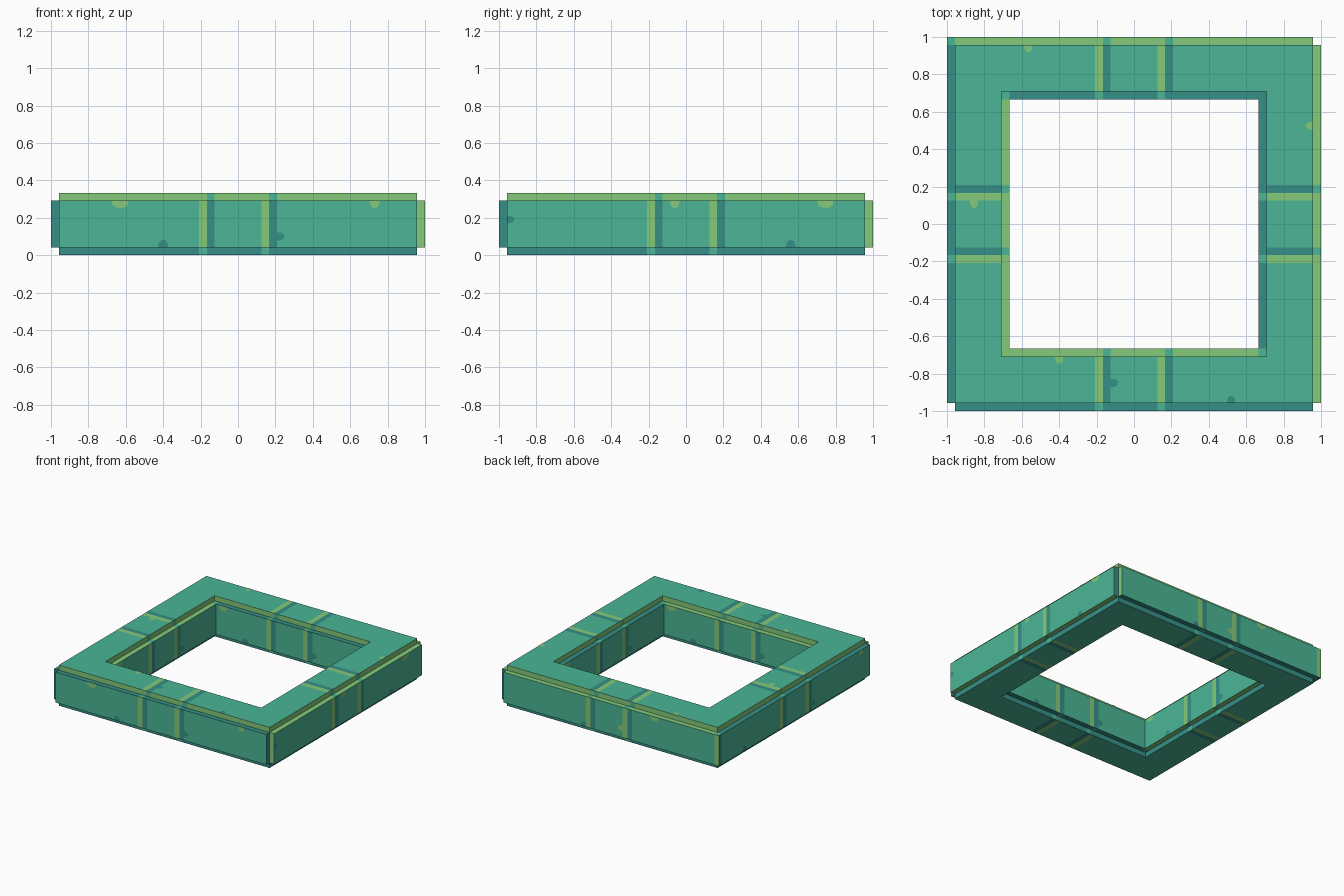
import bpy, bmesh, math
from mathutils import Vector

if "Cube" in bpy.data.objects:
    bpy.data.objects.remove(bpy.data.objects["Cube"])

B = 1 / 3          # block size; the frame is built of such blocks
T = 1 / 24         # width of the edge strips and notches
SEAMS = (-B / 2, B / 2)


def material(name, rgb):
    m = bpy.data.materials.new(name)
    m.diffuse_color = (*rgb, 1)
    m.use_nodes = True
    m.node_tree.nodes["Principled BSDF"].inputs["Base Color"].default_value = m.diffuse_color
    return m


MATS = [material("teal", (0.070, 0.468, 0.305)),
        material("light_green", (0.231, 0.591, 0.195)),
        material("dark_teal", (0.037, 0.279, 0.246))]
BASE, LIGHT, DARK = 0, 1, 2


def make_object(name, bm):
    mesh = bpy.data.meshes.new(name)
    bm.to_mesh(mesh)
    bm.free()
    for m in MATS:
        mesh.materials.append(m)
    ob = bpy.data.objects.new(name, mesh)
    bpy.context.collection.objects.link(ob)
    return ob


def face_axes(n):
    """Right and up directions when looking straight at a face."""
    if abs(n.z) > 0.5:
        return Vector((1, 0, 0)), Vector((0, n.z, 0))
    return Vector((0, 0, 1)).cross(n), Vector((0, 0, 1))


def filled(c):
    """Square ring whose edges are notched, except one upright corner."""
    ax, ay = abs(c.x), abs(c.y)
    m = max(ax, ay)
    if c.z < 0 or c.z > B:
        return False
    if T < c.z < B - T:
        corner = min(ax, ay) > 1 - T and not (c.x < 0 < c.y)
        return 2 * B < m < 1 and not corner
    return 2 * B + T < m < 1 - T


def strip_colour(c, n):
    """Light at the right and top of each block, dark at the left and bottom."""
    light = dark = False
    inner = abs(n.z) > 0.5 and max(abs(c.x), abs(c.y)) < 2 * B + T
    for axis in face_axes(n):
        p = c.dot(axis)
        if abs(axis.z) > 0.5:
            light |= p > B - T
            dark |= p < T
            continue
        light |= p > 1 - T or any(s - T < p < s for s in SEAMS)
        dark |= p < T - 1 or any(s < p < s + T for s in SEAMS)
        if inner:
            light |= p < -2 * B
            dark |= p > 2 * B
    return BASE if light == dark else (LIGHT if light else DARK)


# Frame: cells between the cut lines, keeping only the outside faces
half = [B / 2 - T, B / 2, B / 2 + T, 2 * B, 2 * B + T, 1 - T, 1]
xs = [-1.1] + [-h for h in reversed(half)] + half + [1.1]
zs = [-0.1, 0, T, B - T, B, B + 0.1]
cuts = (xs, xs, zs)
bm = bmesh.new()


def cell_centre(i):
    return Vector([(cuts[a][i[a]] + cuts[a][i[a] + 1]) / 2 for a in range(3)])


for i in range(1, len(xs) - 2):
    for j in range(1, len(xs) - 2):
        for k in range(1, len(zs) - 2):
            idx = (i, j, k)
            if not filled(cell_centre(idx)):
                continue
            for a in range(3):
                for side in (0, 1):
                    nb = list(idx)
                    nb[a] += 2 * side - 1
                    if filled(cell_centre(nb)):
                        continue
                    b, d = (a + 1) % 3, (a + 2) % 3
                    pts = []
                    for sb, sd in ((0, 0), (1, 0), (1, 1), (0, 1)):
                        p = Vector()
                        p[a] = cuts[a][idx[a] + side]
                        p[b] = cuts[b][idx[b] + sb]
                        p[d] = cuts[d][idx[d] + sd]
                        pts.append(p)
                    if not side:
                        pts.reverse()
                    n = Vector()
                    n[a] = 2 * side - 1
                    f = bm.faces.new([bm.verts.new(p) for p in pts])
                    f.material_index = strip_colour(sum(pts, Vector()) / 4, n)
bmesh.ops.remove_doubles(bm, verts=bm.verts, dist=1e-4)
make_object("square_frame", bm)

# Paint blobs: half-round patches growing out of the strips
GROW = {"right": (1, 0), "left": (-1, 0), "up": (0, 1), "down": (0, -1)}
bm = bmesh.new()


def blob(n, offset, u, v, width, grow, colour, depth=0.04):
    n = Vector(n)
    right, up = face_axes(n)
    gx, gy = GROW[grow]
    out = right * gx + up * gy
    across = n.cross(out)
    base = right * u + up * v + n * (offset + 0.002)
    pts = []
    for s in range(9):
        t = math.pi * s / 8
        pts.append(base - across * (width * math.cos(t)) + out * (depth * math.sin(t) ** 0.7))
    f = bm.faces.new([bm.verts.new(p) for p in pts])
    f.normal_update()
    if f.normal.dot(n) < 0:
        f.normal_flip()
    f.material_index = colour


H = B - T
FRONT, RIGHT, BACK, LEFT, TOP = (0, -1, 0), (1, 0, 0), (0, 1, 0), (-1, 0, 0), (0, 0, 1)
SPOTS = {
    FRONT: [(-0.63, H, 0.045, "down", LIGHT), (0.73, H, 0.027, "down", LIGHT),
            (-0.40, T, 0.027, "up", DARK), (0.208, 0.10, 0.022, "right", DARK)],
    RIGHT: [(-0.06, H, 0.025, "down", LIGHT), (0.745, H, 0.043, "down", LIGHT),
            (0.56, T, 0.025, "up", DARK), (-0.958, 0.19, 0.02, "right", DARK)],
    BACK: [(-0.23, T, 0.025, "up", DARK), (0.125, 0.12, 0.025, "left", LIGHT),
           (0.41, H, 0.043, "down", LIGHT)],
    LEFT: [(-0.67, T, 0.025, "up", DARK), (0.208, 0.10, 0.022, "right", DARK),
           (0.84, H, 0.027, "down", LIGHT)],
    TOP: [(-0.565, 1 - T, 0.022, "down", LIGHT), (1 - T, 0.525, 0.022, "left", LIGHT),
          (-0.855, 0.125, 0.022, "down", LIGHT), (0.52, T - 1, 0.022, "up", DARK),
          (-0.125, -0.85, 0.022, "right", DARK), (-0.40, -0.708, 0.022, "down", LIGHT)],
}
for n, spots in SPOTS.items():
    for s in spots:
        blob(n, B if n == TOP else 1, *s)

# The four walls of the hole share one set of blobs
for n in (FRONT, RIGHT, BACK, LEFT):
    blob(n, -2 * B, -0.60, H, 0.04, "down", LIGHT)
    blob(n, -2 * B, -0.40, T, 0.027, "up", DARK)
    blob(n, -2 * B, 0.208, 0.10, 0.022, "right", DARK)
make_object("paint_blobs", bm)
